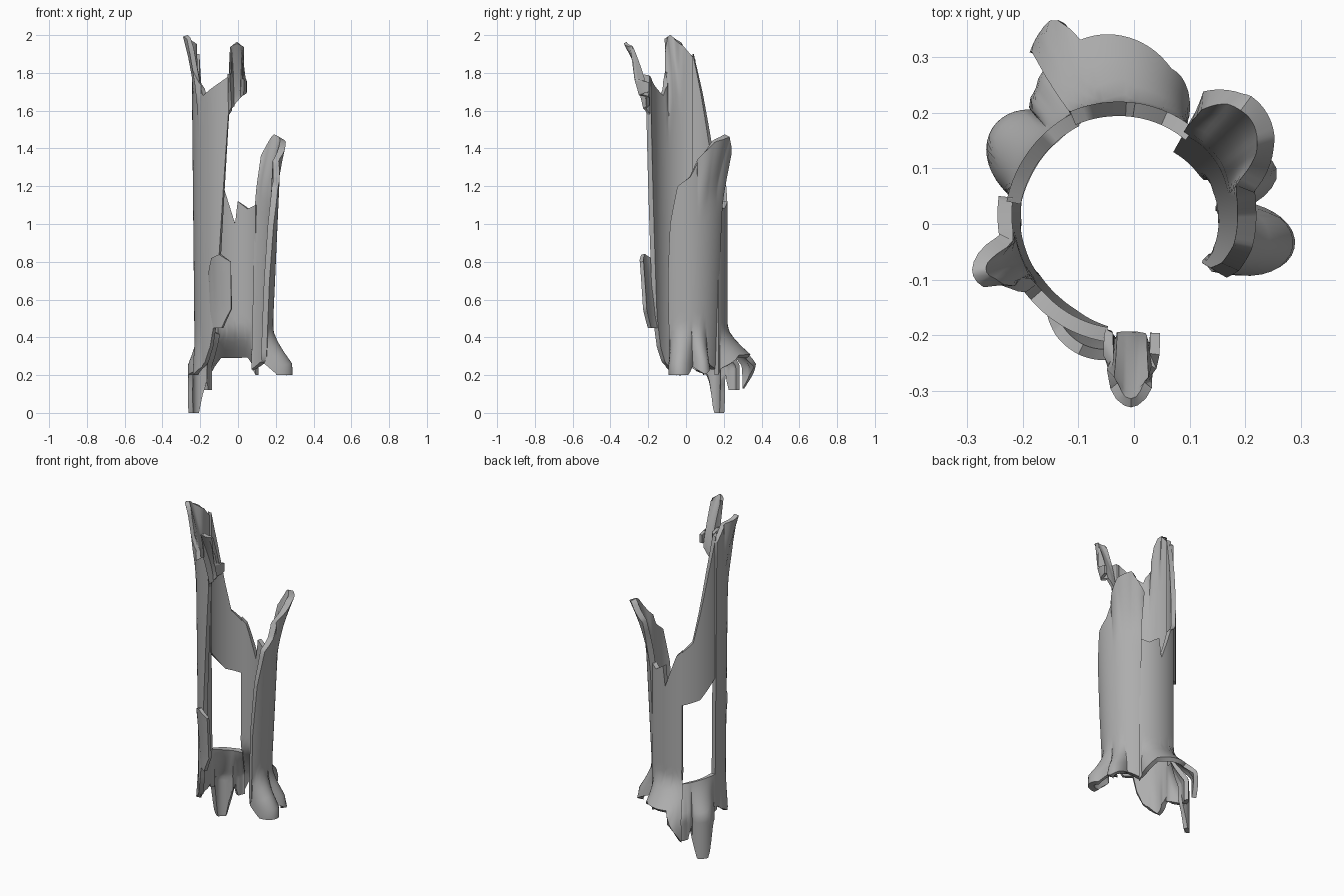
import bpy, bmesh, math

if "Cube" in bpy.data.objects:
    bpy.data.objects.remove(bpy.data.objects["Cube"], do_unlink=True)

grey = bpy.data.materials.new("weathered_grey")
grey.use_nodes = True
colour = (.42, .42, .42, 1)
grey.diffuse_color = colour
shader = grey.node_tree.nodes["Principled BSDF"]
shader.inputs["Base Color"].default_value = colour
shader.inputs["Roughness"].default_value = .8

ROWS = 18
STEP = 2
FOOT_TOP = .45
FOOT_LENGTH = .2
TIP_LENGTH = .3
MIDDLE_HEIGHT = .8


def clamp(value):
    return max(0, min(1, value))


def height_on(outline, angle):
    """Height of a broken edge, given as corners of angle and height."""
    for (start, low), (end, high) in zip(outline, outline[1:]):
        if angle <= end:
            return low + (high - low) * (angle - start) / (end - start)
    return outline[-1][1]


def swell(bumps, angle):
    """Sum of rounded bulges, each a centre, half width and amount."""
    total = 0
    for centre, width, amount in bumps:
        total += amount * clamp(1 - ((angle - centre) / width) ** 2)
    return total


def bark_sheet(name, radii, top, bottom, feet=(), tips=(), lean=0, thickness=.026):
    """Curved sheet between two broken edges, flared at its feet and tips."""
    first, last = top[0][0], top[-1][0]
    count = math.ceil((last - first) / STEP)
    bm = bmesh.new()
    grid = []
    for column in range(count + 1):
        share = column / count
        angle = first + (last - first) * share
        turn = math.radians(angle)
        radius = radii[0] + (radii[1] - radii[0]) * share
        foot, tip = swell(feet, angle), swell(tips, angle)
        low, high = height_on(bottom, angle), height_on(top, angle)
        line = []
        for row in range(ROWS + 1):
            z = low + (high - low) * row / ROWS
            reach = radius + lean * (z - MIDDLE_HEIGHT)
            reach += foot * clamp((FOOT_TOP - z) / FOOT_LENGTH) ** 1.4
            reach += tip * clamp(1 - (high - z) / TIP_LENGTH) ** 1.4
            point = (reach * math.cos(turn), reach * math.sin(turn), z)
            line.append(bm.verts.new(point))
        grid.append(line)

    for left, right in zip(grid, grid[1:]):
        for row in range(ROWS):
            bm.faces.new((left[row], right[row], right[row + 1], left[row + 1]))
    mesh = bpy.data.meshes.new(name)
    bm.to_mesh(mesh)
    bm.free()
    mesh.materials.append(grey)
    sheet = bpy.data.objects.new(name, mesh)
    bpy.context.collection.objects.link(sheet)

    shell = sheet.modifiers.new("thickness", "SOLIDIFY")
    shell.thickness = thickness
    shell.offset = 0
    bpy.ops.object.select_all(action="DESELECT")
    sheet.select_set(True)
    bpy.context.view_layer.objects.active = sheet
    bpy.ops.object.modifier_apply(modifier=shell.name)
    bpy.ops.object.shade_smooth_by_angle(angle=math.radians(50))


# Right wall, leaning outward, its front edge cut back to a curled tip
bark_sheet(
    "right_wall", radii=(.18, .19),
    top=[(-30, .7), (-24, 1), (-12, 1.2), (6, 1.25), (32, 1.44), (48, 1.47), (61, 1.36)],
    bottom=[(-30, .3), (-20, .2), (0, .2), (8, .27), (22, .2), (35, .27), (61, .23)],
    feet=[(-8, 18, .12), (22, 12, .1)],
    tips=[(43, 25, .08)],
    lean=.045, thickness=.034,
)

# Back wall with a broken upper edge and a spreading skirt
bark_sheet(
    "back_wall", radii=(.19, .22),
    top=[(58, 1.1), (74, 1.08), (90, 1.12), (94, 1), (112, 1.2), (120, 1.23)],
    bottom=[(58, .2), (78, .3), (106, .3), (120, .13)],
    feet=[(100, 36, .19)],
)

# Bridge above the hole in the back
bark_sheet(
    "upper_bridge", radii=(.215, .22),
    top=[(119, 1.22), (135, 1.28), (145, 1.45), (158, 1.7), (170, 1.9)],
    bottom=[(119, .9), (145, .93), (170, 1.05)],
)

# Root piece below the hole, with hanging points
bark_sheet(
    "lower_root", radii=(.21, .22),
    top=[(118, .42), (172, .46)],
    bottom=[(118, .12), (126, .12), (130, .2), (138, 0), (149, 0), (155, .2), (172, .24)],
    feet=[(118, 14, .1), (145, 20, .08)],
)

# Tall left wall, reaching around to the front
bark_sheet(
    "left_wall", radii=(.225, .195),
    top=[(168, 1.87), (190, 1.97), (197, 2), (203, 1.98), (207, 1.76),
         (216, 1.68), (256, 1.78)],
    bottom=[(168, .27), (194, .2), (216, .27), (226, .35), (236, .52),
            (242, .85), (256, 1.58)],
    feet=[(194, 14, .02)],
    tips=[(198, 11, .065)],
    lean=.01,
)

# Small tongue bending forward at the top
bark_sheet(
    "front_tongue", radii=(.205, .2),
    top=[(255, 1.78), (261, 1.8), (263, 1.94), (269, 1.96), (275, 1.94),
         (277, 1.77), (281, 1.75)],
    bottom=[(255, 1.57), (262, 1.62), (281, 1.7)],
    tips=[(269, 12, .12)],
    thickness=.018,
)

# Loose plate of bark on the front, tilted outward at the top
bark_sheet(
    "bark_plate", radii=(.215, .23),
    top=[(227, .74), (235, .82), (247, .84), (261, .8)],
    bottom=[(227, .45), (247, .45), (261, .55)],
    tips=[(245, 20, .02)],
    lean=.04, thickness=.02,
)
